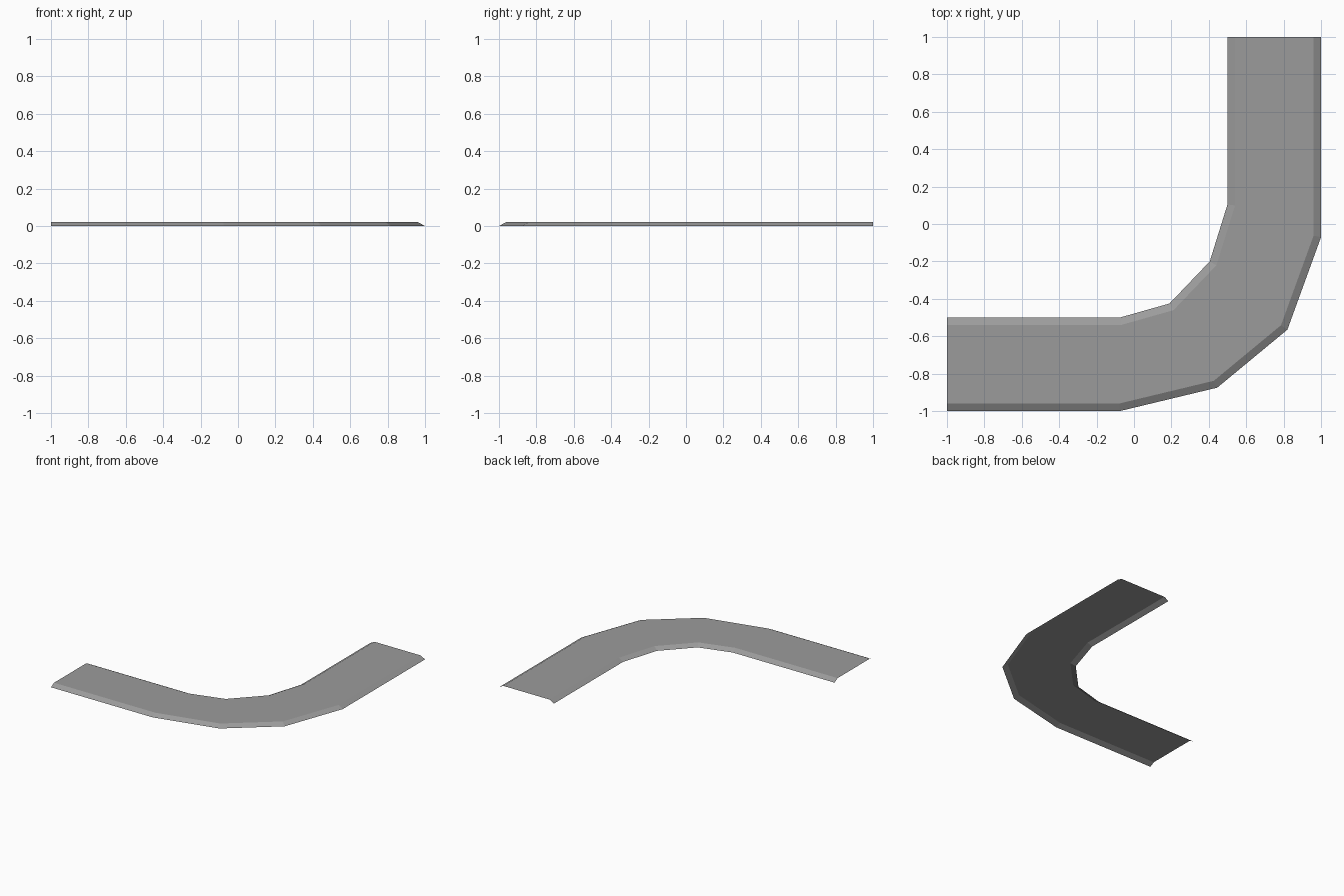
import bpy, bmesh
from mathutils import Vector

cube = bpy.data.objects.get("Cube")
if cube:
    bpy.data.objects.remove(cube, do_unlink=True)

HEIGHT = 0.022
BEVEL = 0.04


def offset_path(path, distance):
    """Mitred copy of a path, moved to its left (negative: right)."""
    result = []
    for i, p in enumerate(path):
        before = (p - path[i - 1]) if i else (path[1] - p)
        after = (path[i + 1] - p) if i < len(path) - 1 else before
        n1 = Vector((-before.y, before.x)).normalized()
        n2 = Vector((-after.y, after.x)).normalized()
        result.append(p + (n1 + n2) * distance / (1 + n1.dot(n2)))
    return result


# Ground edges of the bend, from the left-hand end round to the back end
outer = [Vector(p) for p in ((-1, -1), (-0.075, -1), (0.445, -0.875),
                             (0.82, -0.565), (1, -0.07), (1, 1))]
inner = [Vector(p) for p in ((-1, -0.5), (-0.075, -0.5), (0.19, -0.425),
                             (0.405, -0.2), (0.5, 0.105), (0.5, 1))]

# Four rails: outer foot, outer shoulder, inner shoulder, inner foot
rails = [(outer, 0), (offset_path(outer, BEVEL), HEIGHT),
         (offset_path(inner, -BEVEL), HEIGHT), (inner, 0)]

# Open shell: road surface with a sloping edge on each side
bm = bmesh.new()
rows = [[bm.verts.new((p.x, p.y, z)) for p in path] for path, z in rails]
for a, b in zip(rows, rows[1:]):
    for i in range(len(a) - 1):
        bm.faces.new((a[i], a[i + 1], b[i + 1], b[i]))
mesh = bpy.data.meshes.new("road_bend")
bm.to_mesh(mesh)
bm.free()
road = bpy.data.objects.new("road_bend", mesh)
bpy.context.collection.objects.link(road)

# Single grey surface
grey = bpy.data.materials.new("road_grey")
grey.use_nodes = True
colour = (0.33, 0.33, 0.33, 1)
grey.diffuse_color = colour
grey.node_tree.nodes["Principled BSDF"].inputs["Base Color"].default_value = colour
mesh.materials.append(grey)
